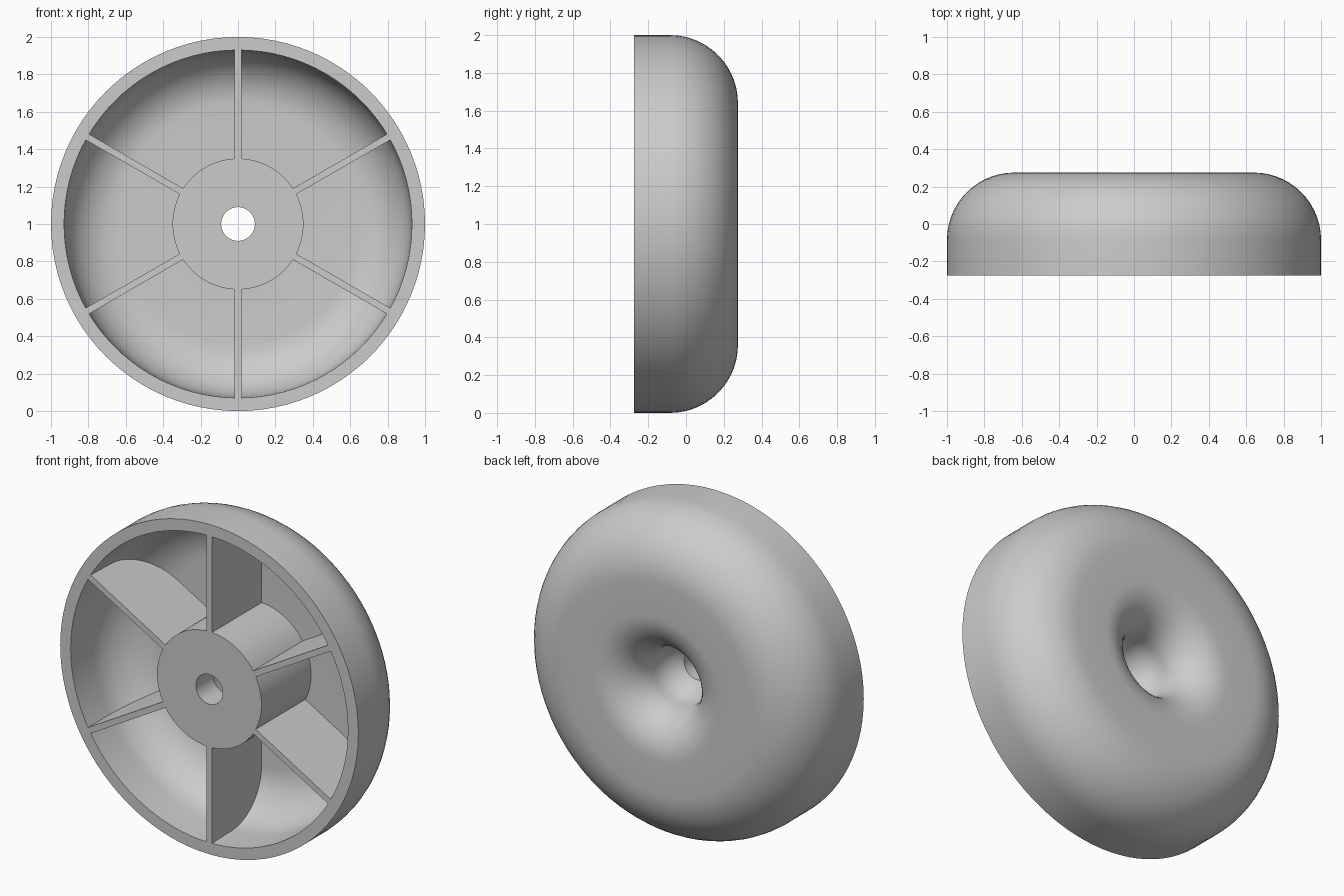
import bpy, bmesh, math
from mathutils import Matrix, Vector

if "Cube" in bpy.data.objects:
    bpy.data.objects.remove(bpy.data.objects["Cube"])

SEG = 96
FRONT, BACK = -0.275, 0.275


def arc(cr, cy, radius, a0, a1, n):
    """Points (radius, y) along an arc in the wheel's cross-section."""
    return [(cr + radius * math.cos(math.radians(a0 + (a1 - a0) * i / n)),
             cy + radius * math.sin(math.radians(a0 + (a1 - a0) * i / n)))
            for i in range(n + 1)]


def finish(bm, name):
    bmesh.ops.recalc_face_normals(bm, faces=bm.faces)
    mesh = bpy.data.meshes.new(name)
    bm.to_mesh(mesh)
    bm.free()
    obj = bpy.data.objects.new(name, mesh)
    bpy.context.collection.objects.link(obj)
    bpy.ops.object.select_all(action='DESELECT')
    obj.select_set(True)
    bpy.context.view_layer.objects.active = obj
    bpy.ops.object.shade_smooth_by_angle(angle=math.radians(35))
    return obj


def lathe(name, profile):
    """Revolve a closed (radius, y) profile around the wheel axis."""
    bm = bmesh.new()
    rings = []
    for s in range(SEG):
        t = math.tau * s / SEG
        rings.append([bm.verts.new((r * math.cos(t), y, 1 + r * math.sin(t)))
                      for r, y in profile])
    n = len(profile)
    for s in range(SEG):
        a, b = rings[s], rings[(s + 1) % SEG]
        for i in range(n):
            j = (i + 1) % n
            bm.faces.new((a[i], a[j], b[j], b[i]))
    return finish(bm, name)


# Shell with rounded back, funnel-shaped centre, solid hub and hollow front
profile = [(1.0, FRONT)]
profile += arc(0.64, -0.085, 0.36, 0, 90, 14)           # outer rounded shoulder
profile += arc(0.43, BACK - 0.25, 0.25, 90, 180, 12)    # lip of the back funnel
profile += [(0.165, -0.03), (0.13, -0.08), (0.09, -0.11)]
profile += [(0.09, FRONT), (0.35, FRONT), (0.35, 0.2)]  # axle hole and hub
profile += arc(0.64, -0.085, 0.285, 90, 0, 12)          # inside of the shell
profile += [(0.93, FRONT)]
lathe("wheel_shell", profile)

# Six radial ribs, cut to the shape of the hollow
rib = [(0.34, FRONT), (0.94, FRONT)] + arc(0.64, -0.085, 0.30, 0, 90, 12) + [(0.34, 0.215)]
for k in range(6):
    bm = bmesh.new()
    face = bm.faces.new([bm.verts.new((r, y, -0.018)) for r, y in rib])
    ext = bmesh.ops.extrude_face_region(bm, geom=[face])
    bmesh.ops.translate(bm, vec=Vector((0, 0, 0.036)),
                        verts=[v for v in ext['geom'] if isinstance(v, bmesh.types.BMVert)])
    turn = Matrix.Rotation(math.radians(30 + 60 * k), 4, 'Y')
    bm.transform(Matrix.Translation((0, 0, 1)) @ turn)
    finish(bm, f"rib_{k + 1}")
